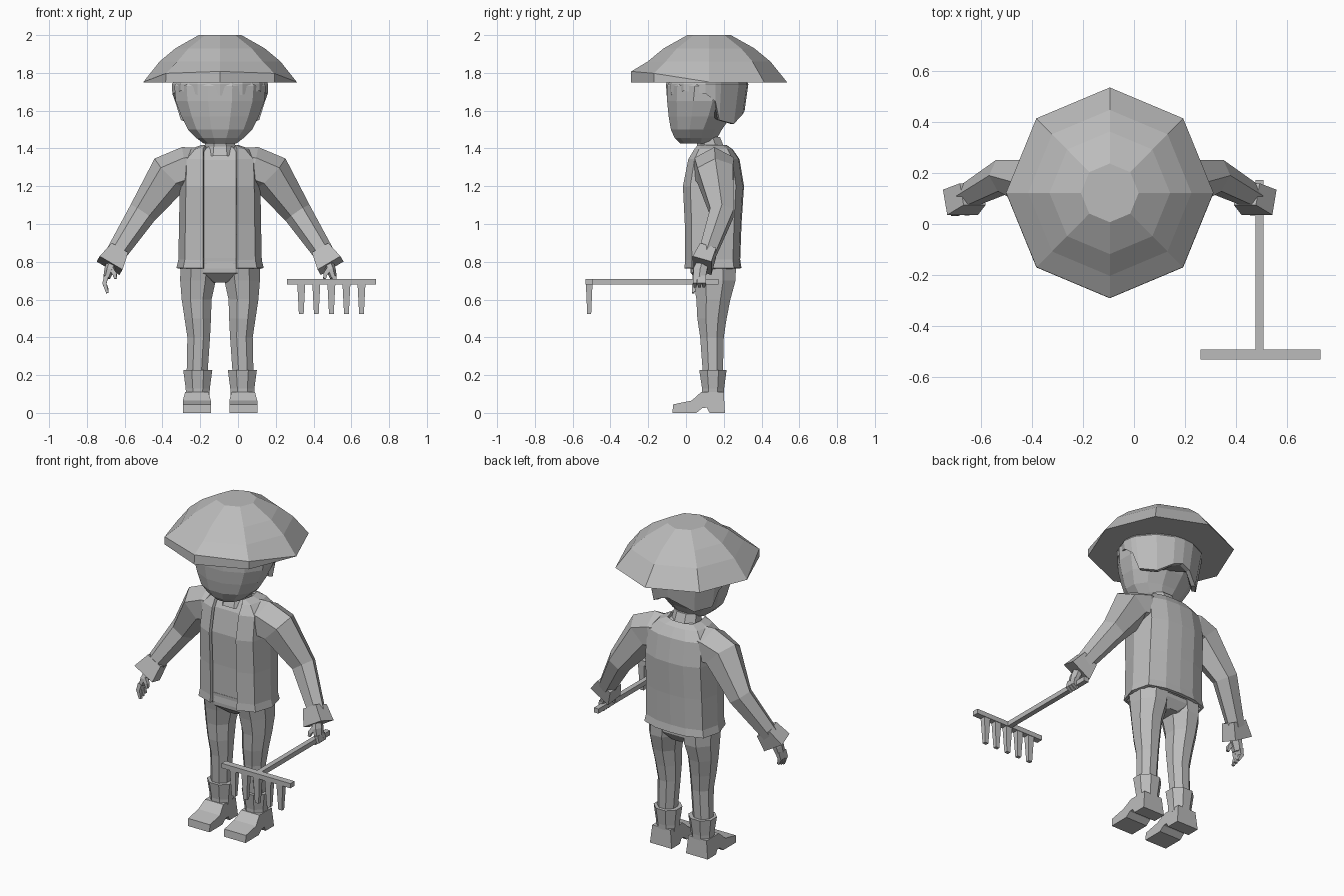
import bpy
import bmesh
from math import sin, cos, radians, tau
from mathutils import Vector

cube = bpy.data.objects.get("Cube")
if cube:
    bpy.data.objects.remove(cube, do_unlink=True)

MIDDLE = -0.095  # the figure's own plane of symmetry
SIDES = (("right", -1), ("left", 1))

grey = bpy.data.materials.new("plain_grey")
grey.use_nodes = True
colour = (0.5, 0.5, 0.5, 1)
grey.diffuse_color = colour
grey.node_tree.nodes["Principled BSDF"].inputs["Base Color"].default_value = colour


def finish(name, bm):
    """Turn a bmesh into a flat shaded object."""
    bmesh.ops.recalc_face_normals(bm, faces=bm.faces)
    mesh = bpy.data.meshes.new(name)
    bm.to_mesh(mesh)
    bm.free()
    mesh.materials.append(grey)
    obj = bpy.data.objects.new(name, mesh)
    bpy.context.collection.objects.link(obj)
    return obj


def loft(name, rings, closed=True, caps=True):
    """Skin a stack of rings that share a point count."""
    bm = bmesh.new()
    loops = [[bm.verts.new(p) for p in ring] for ring in rings]
    count = len(loops[0])
    for low, high in zip(loops, loops[1:]):
        for i in range(count if closed else count - 1):
            j = (i + 1) % count
            bm.faces.new((low[i], low[j], high[j], high[i]))
    if closed and caps:
        bm.faces.new(loops[0])
        bm.faces.new(loops[-1])
    return finish(name, bm)


def oval(x, z, half_width, front, back, count=10, turn=0.5):
    """Level ring given by its half width and its front and back."""
    mid, half = (front + back) / 2, (back - front) / 2
    angles = [(i + turn) * tau / count for i in range(count)]
    grow = 1 / cos(tau / count / 2) if turn else 1
    return [(x + half_width * sin(a) * (grow if count % 4 == 0 else 1),
             mid - half * cos(a) * grow, z) for a in angles]


def tube(name, path, side, count=6):
    """Limb along a path of (out, y, z, half depth, half width)."""
    points = [Vector((MIDDLE + side * p[0], p[1], p[2])) for p in path]
    rings = []
    for i, (point, p) in enumerate(zip(points, path)):
        along = (points[min(i + 1, len(path) - 1)] - points[max(i - 1, 0)]).normalized()
        deep = Vector((0, 1, 0))
        deep = (deep - along * deep.dot(along)).normalized()
        wide = along.cross(deep)
        angles = [(k + 0.5) * tau / count for k in range(count)]
        grow = 1 / cos(tau / count / 2)
        rings.append([point + deep * cos(a) * p[3] * grow + wide * sin(a) * p[4] * grow
                      for a in angles])
    return loft(name, rings)


def box(name, low, high, taper=1.0):
    """Box between two corners, its underside scaled by taper."""
    low, high = Vector(low), Vector(high)
    mid, half = (low + high) / 2, (high - low) / 2
    corners = ((-1, -1), (1, -1), (1, 1), (-1, 1))
    return loft(name, [[(mid.x + u * half.x * s, mid.y + v * half.y * s, z)
                        for u, v in corners] for z, s in ((low.z, taper), (high.z, 1))])


# Hat: eight-sided dome with a short upright band at the front
HAT_Y = 0.122


def hat_ring(radius, z, lift=0.0):
    ring = []
    for i in range(8):
        a = i * tau / 8
        up = lift * max(0, cos(a)) ** 0.6
        ring.append((MIDDLE + radius * sin(a) * 0.985, HAT_Y - radius * cos(a), z + up))
    return ring


loft("hat", [hat_ring(0.413, 1.75), hat_ring(0.412, 1.752, 0.056), hat_ring(0.325, 1.86),
             hat_ring(0.24, 1.93), hat_ring(0.115, 2.0)])

# Head and neck
loft("head", [oval(MIDDLE, *r, count=12) for r in (
    (1.425, 0.085, -0.03, 0.14), (1.455, 0.125, -0.06, 0.165), (1.5, 0.17, -0.08, 0.19),
    (1.57, 0.205, -0.092, 0.24), (1.65, 0.235, -0.1, 0.28), (1.73, 0.242, -0.1, 0.3),
    (1.83, 0.18, -0.05, 0.26))])
loft("neck", [oval(MIDDLE, *r, count=8) for r in (
    (1.36, 0.09, 0.04, 0.22), (1.41, 0.08, 0.06, 0.2), (1.46, 0.075, 0.05, 0.18))])

# Hair: cap with a fringe in front and longer at the back
HEM = ((0, 1.68), (28, 1.684), (55, 1.705), (88, 1.69), (102, 1.65), (110, 1.55),
       (140, 1.53), (165, 1.58), (180, 1.6))
hem = list(HEM) + [(360 - a, z) for a, z in reversed(HEM[1:-1])]


def hair_ring(scale, top=None):
    ring = []
    for a, z in hem:
        size = scale * (1 - 0.9 * max(0, 1.7 - z)) if top is None else scale
        a = radians(a)
        ring.append((MIDDLE + 0.255 * size * sin(a), 0.112 - 0.218 * size * cos(a), top or z))
    return ring


loft("hair", [hair_ring(0.88), hair_ring(1.0), hair_ring(1.0, 1.74), hair_ring(0.75, 1.85)])


# Jacket: open shell; shirt: closed body just inside it
def jacket_ring(z, half_width, front, back):
    depth = back - front
    gap = min(0.087, half_width * 0.8)
    half = [(gap, front), (half_width * 0.85, front + depth * 0.12),
            (half_width, front + depth * 0.5), (half_width * 0.88, back - depth * 0.13),
            (half_width * 0.45, back - depth * 0.02)]
    half = half + [(0, back)] + [(-x, y) for x, y in reversed(half)]
    return [(MIDDLE + x, y, z) for x, y in half]


TORSO = ((0.765, 0.222, 0.0, 0.285), (0.81, 0.212, 0.004, 0.278), (1.0, 0.208, 0.002, 0.285),
         (1.2, 0.205, -0.008, 0.298), (1.34, 0.2, 0.02, 0.275), (1.39, 0.15, 0.05, 0.24),
         (1.41, 0.095, 0.065, 0.21))
jacket = loft("jacket", [jacket_ring(*r) for r in TORSO], closed=False)
thick = jacket.modifiers.new("cloth", "SOLIDIFY")
thick.thickness = 0.018
thick.offset = 0
loft("shirt", [jacket_ring(z, w - 0.02, f + 0.018, b - 0.018) for z, w, f, b in TORSO])

# Trousers seat
loft("trouser_seat", [oval(MIDDLE, *r, count=8) for r in (
    (0.69, 0.06, 0.08, 0.23), (0.74, 0.2, 0.025, 0.262), (0.82, 0.2, 0.02, 0.26))])

# Foot side outline as (y, z)
FOOT = ((-0.072, 0), (-0.068, 0.045), (0.03, 0.065), (0.08, 0.11), (0.2, 0.11),
        (0.206, 0), (0.125, 0), (0.11, 0.028), (0.085, 0.025), (0.055, 0))

for word, side in SIDES:
    # Trouser leg
    loft(word + "_trouser_leg", [oval(MIDDLE + side * out, *r, count=8) for out, *r in (
        (0.122, 0.2, 0.055, 0.09, 0.195), (0.113, 0.4, 0.06, 0.075, 0.2),
        (0.118, 0.5, 0.07, 0.06, 0.215), (0.124, 0.6, 0.079, 0.055, 0.235),
        (0.117, 0.7, 0.094, 0.04, 0.262), (0.11, 0.79, 0.1, 0.02, 0.265))])
    # Boot shaft and foot
    loft(word + "_boot_shaft", [oval(MIDDLE + side * 0.118, *r, count=8) for r in (
        (0.09, 0.062, 0.085, 0.2), (0.13, 0.064, 0.085, 0.202), (0.228, 0.077, 0.07, 0.215))])
    rings = [[(MIDDLE + side * 0.123 + u * (0.074 if z < 0.07 else 0.062), y, z)
              for y, z in FOOT] for u in (-1, 1)]
    loft(word + "_foot", rings)
    # Sleeve with a wide cuff
    tube(word + "_sleeve", ((0.1, 0.15, 1.305, 0.09, 0.085), (0.175, 0.15, 1.295, 0.105, 0.1),
                            (0.265, 0.155, 1.265, 0.095, 0.1), (0.41, 0.19, 1.06, 0.062, 0.066),
                            (0.56, 0.108, 0.83, 0.043, 0.046)), side)
    tube(word + "_cuff", ((0.537, 0.117, 0.862, 0.045, 0.05),
                          (0.585, 0.085, 0.78, 0.052, 0.07)), side, count=4)
    # Hand: palm, thumb and fingers; the left one curls around the handle
    tube(word + "_palm", ((0.57, 0.09, 0.8, 0.03, 0.026), (0.588, 0.075, 0.755, 0.036, 0.022),
                          (0.6, 0.07, 0.715, 0.032, 0.016)), side)
    tube(word + "_thumb", ((0.578, 0.055, 0.765, 0.012, 0.012),
                           (0.558, 0.045, 0.735, 0.011, 0.011),
                           (0.553, 0.042, 0.71, 0.007, 0.007)), side, count=4)
    for k in range(3):
        y = 0.048 + k * 0.023
        if side < 0:
            bend = ((0.602, y, 0.725), (0.612, y - 0.005, 0.685), (0.596, y - 0.01, 0.635 + k * 0.008))
        else:
            bend = ((0.602, y, 0.725), (0.612, y, 0.69), (0.585, y, 0.67))
        tube(f"{word}_finger_{k}", [(*p, r, r) for p, r in zip(bend, (0.012, 0.011, 0.007))],
             side, count=4)

# Rake
box("rake_handle", (0.477, -0.5, 0.681), (0.508, 0.172, 0.71))
box("rake_bar", (0.26, -0.532, 0.681), (0.73, -0.492, 0.71))
for k in range(5):
    x = 0.335 + k * 0.0797
    box(f"rake_tine_{k}", (x - 0.021, -0.53, 0.523), (x + 0.021, -0.495, 0.685), taper=0.6)
